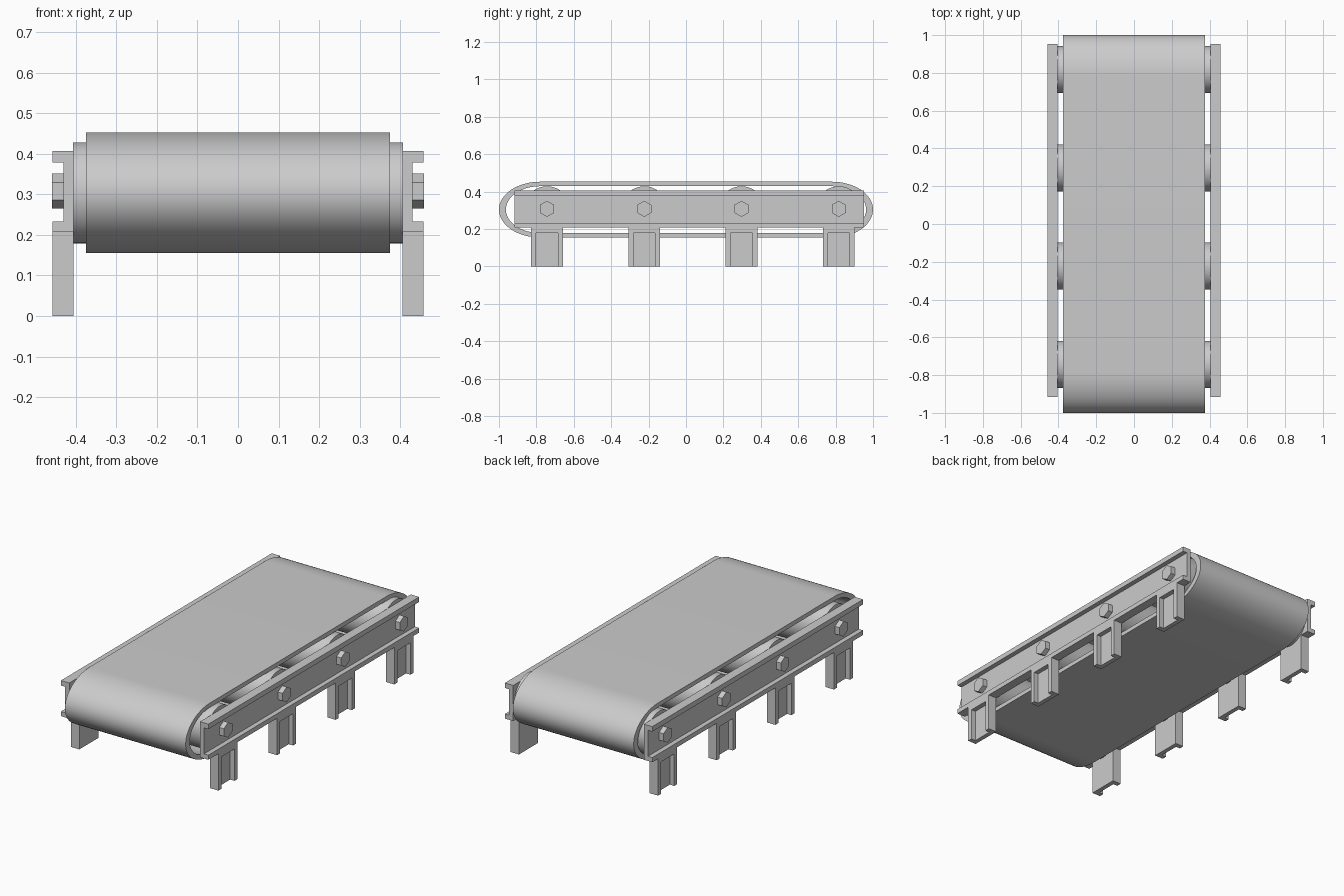
import bpy, bmesh
from math import sin, cos, pi
from mathutils import Matrix

if "Cube" in bpy.data.objects:
    bpy.data.objects.remove(bpy.data.objects["Cube"])

STATIONS = [-0.743, -0.223, 0.297, 0.817]   # y of rollers, bolts and legs
AXIS_Z = 0.304


def finish(bm, name, smooth=False):
    bmesh.ops.recalc_face_normals(bm, faces=bm.faces)
    me = bpy.data.meshes.new(name)
    bm.to_mesh(me)
    bm.free()
    ob = bpy.data.objects.new(name, me)
    bpy.context.collection.objects.link(ob)
    if smooth:
        bpy.context.view_layer.objects.active = ob
        ob.select_set(True)
        bpy.ops.object.shade_smooth_by_angle(angle=pi / 6)
        ob.select_set(False)
    return ob


def prism(name, points, direction):
    """Extrude a closed 3D outline along a vector."""
    bm = bmesh.new()
    face = bm.faces.new([bm.verts.new(p) for p in points])
    ext = bmesh.ops.extrude_face_region(bm, geom=[face])
    verts = [g for g in ext["geom"] if isinstance(g, bmesh.types.BMVert)]
    bmesh.ops.translate(bm, verts=verts, vec=direction)
    return finish(bm, name)


def cylinder_x(name, radius, x0, x1, y, z, sides, turn=0.0, smooth=False):
    bm = bmesh.new()
    m = (Matrix.Translation(((x0 + x1) / 2, y, z))
         @ Matrix.Rotation(turn, 4, 'X') @ Matrix.Rotation(pi / 2, 4, 'Y'))
    bmesh.ops.create_cone(bm, cap_ends=True, segments=sides, radius1=radius,
                          radius2=radius, depth=x1 - x0, matrix=m)
    return finish(bm, name, smooth)


def mirror_x(ob):
    ob.modifiers.new("Mirror", 'MIRROR').use_axis[0] = True


# belt: closed band with elliptical ends
def loop_outline(a, b, cy=0.78, n=32):
    right = [(cy + a * cos(t), AXIS_Z + b * sin(t))
             for t in (-pi / 2 + pi * i / n for i in range(n + 1))]
    return right + [(-y, 2 * AXIS_Z - z) for y, z in right]


bm = bmesh.new()
rings = []
for x, a, b in [(-0.375, 0.22, 0.149), (0.375, 0.22, 0.149),
                (0.375, 0.183, 0.125), (-0.375, 0.183, 0.125)]:
    rings.append([bm.verts.new((x, y, z)) for y, z in loop_outline(a, b)])
count = len(rings[0])
for r in range(4):
    p, q = rings[r], rings[(r + 1) % 4]
    for i in range(count):
        j = (i + 1) % count
        bm.faces.new((p[i], p[j], q[j], q[i]))
finish(bm, "belt", smooth=True)

# side rails: channel section open outward
section = [(0.406, 0.207), (0.458, 0.207), (0.458, 0.233), (0.431, 0.233),
           (0.431, 0.379), (0.458, 0.379), (0.458, 0.407), (0.406, 0.407)]
mirror_x(prism("side_rail", [(x, -0.917, z) for x, z in section], (0, 1.87, 0)))

for i, y in enumerate(STATIONS, 1):
    # roller under the belt
    cylinder_x(f"roller_{i}", 0.1245, -0.407, 0.407, y, AXIS_Z, 64, smooth=True)

    # hexagonal bolt heads, corners pointing along y
    mirror_x(cylinder_x(f"bolt_{i}", 0.043, 0.429, 0.459, y, 0.308, 6, pi / 2))

    # leg: thin back plate plus a frame open at the bottom
    w, t = 0.085, 0.027
    mirror_x(prism(f"leg_plate_{i}",
                   [(0.406, y - w, 0), (0.406, y + w, 0),
                    (0.406, y + w, 0.207), (0.406, y - w, 0.207)], (0.025, 0, 0)))
    frame = [(-w, 0), (-w + t, 0), (-w + t, 0.179), (w - t, 0.179),
             (w - t, 0), (w, 0), (w, 0.207), (-w, 0.207)]
    mirror_x(prism(f"leg_frame_{i}", [(0.431, y + dy, z) for dy, z in frame],
                   (0.027, 0, 0)))
